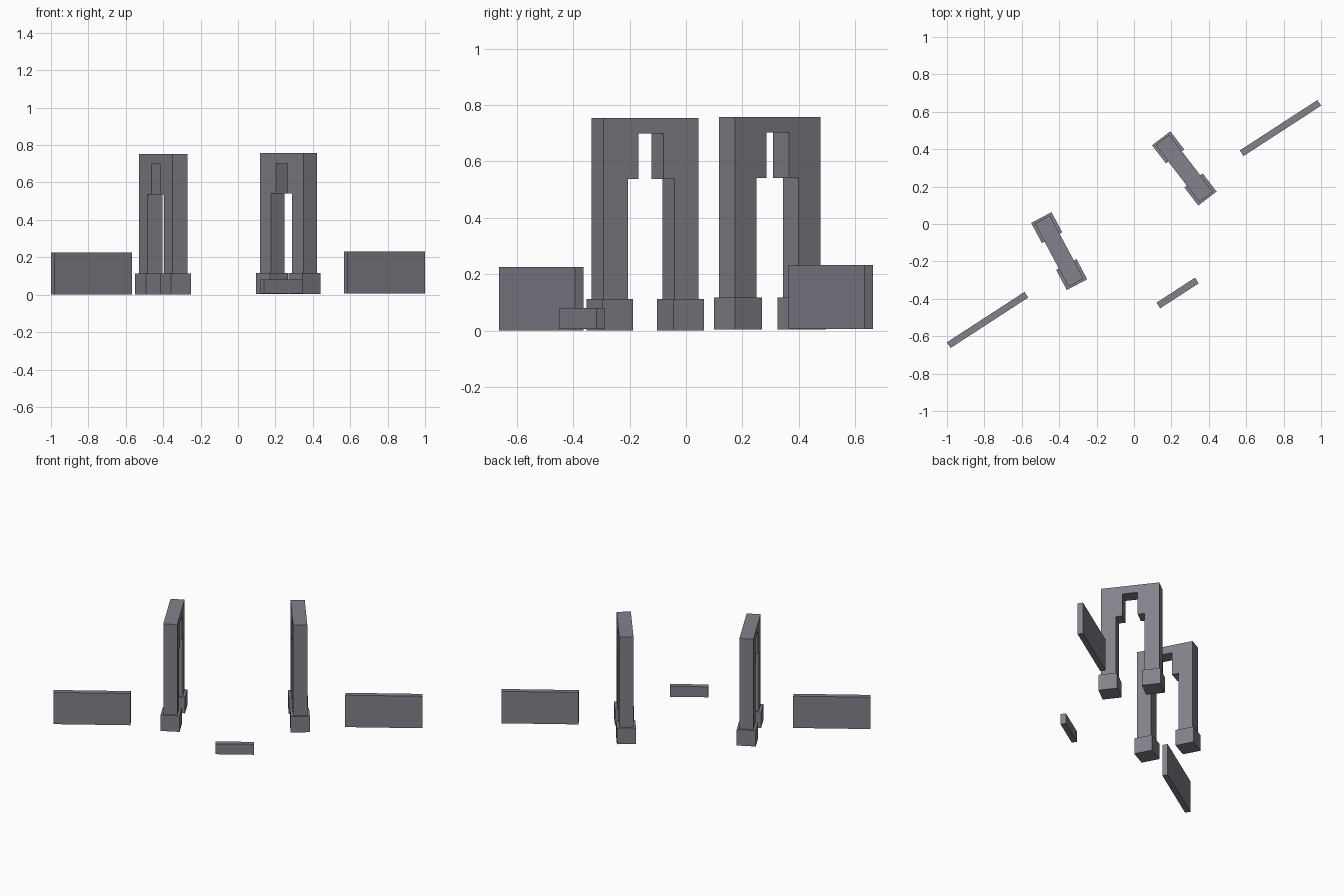
import bpy, bmesh, math
from mathutils import Matrix

if "Cube" in bpy.data.objects:
    bpy.data.objects.remove(bpy.data.objects["Cube"])

stone = bpy.data.materials.new("grey_stone")
stone.diffuse_color = (0.23, 0.22, 0.26, 1)
stone.use_nodes = True
stone.node_tree.nodes["Principled BSDF"].inputs["Base Color"].default_value = stone.diffuse_color


def extrude_profile(name, profile, depth, x, y, z, angle):
    """Upright (u, z) outline, extruded to a centred thickness and turned about z."""
    bm = bmesh.new()
    face = bm.faces.new([bm.verts.new((u, -depth / 2, h)) for u, h in profile])
    new = bmesh.ops.extrude_face_region(bm, geom=[face])["geom"]
    bmesh.ops.translate(bm, vec=(0, depth, 0),
                        verts=[v for v in new if isinstance(v, bmesh.types.BMVert)])
    bmesh.ops.recalc_face_normals(bm, faces=bm.faces)
    bm.transform(Matrix.Translation((x, y, z)) @ Matrix.Rotation(math.radians(angle), 4, 'Z'))
    mesh = bpy.data.meshes.new(name)
    bm.to_mesh(mesh)
    bm.free()
    mesh.materials.append(stone)
    obj = bpy.data.objects.new(name, mesh)
    bpy.context.collection.objects.link(obj)


def rect(u0, u1, h):
    return [(u0, 0), (u1, 0), (u1, h), (u0, h)]


# Half outline of the stepped archway, from outer foot to inner top, then mirrored
inner = [(0.191, 0), (0.0935, 0), (0.0935, 0.537), (0.05, 0.537), (0.05, 0.698)]
ARCH = (inner + [(-u, h) for u, h in reversed(inner)]
        + [(-0.191, 0.753), (0.191, 0.753)])


def gate(name, x, y, z, angle):
    extrude_profile(name + "_arch", ARCH, 0.091, x, y, z, angle)
    # Wider plinth around each pillar
    for side, s in (("back", -1), ("front", 1)):
        c = s * 0.142
        extrude_profile(f"{name}_{side}_plinth", rect(c - 0.061, c + 0.061, 0.113),
                        0.123, x, y, z, angle)


gate("left_gate", -0.40, -0.145, 0.0, -62)
gate("right_gate", 0.269, 0.297, 0.004, -52.5)

# Free-standing wall panels: name, length, height, position
for name, length, height, x, y, z in (
        ("left_wall", 0.495, 0.225, -0.783, -0.513, 0.0),
        ("right_wall", 0.495, 0.226, 0.783, 0.513, 0.006),
        ("low_wall", 0.245, 0.074, 0.233, -0.369, 0.006)):
    extrude_profile(name, rect(-length / 2, length / 2, height), 0.036, x, y, z, 33)
